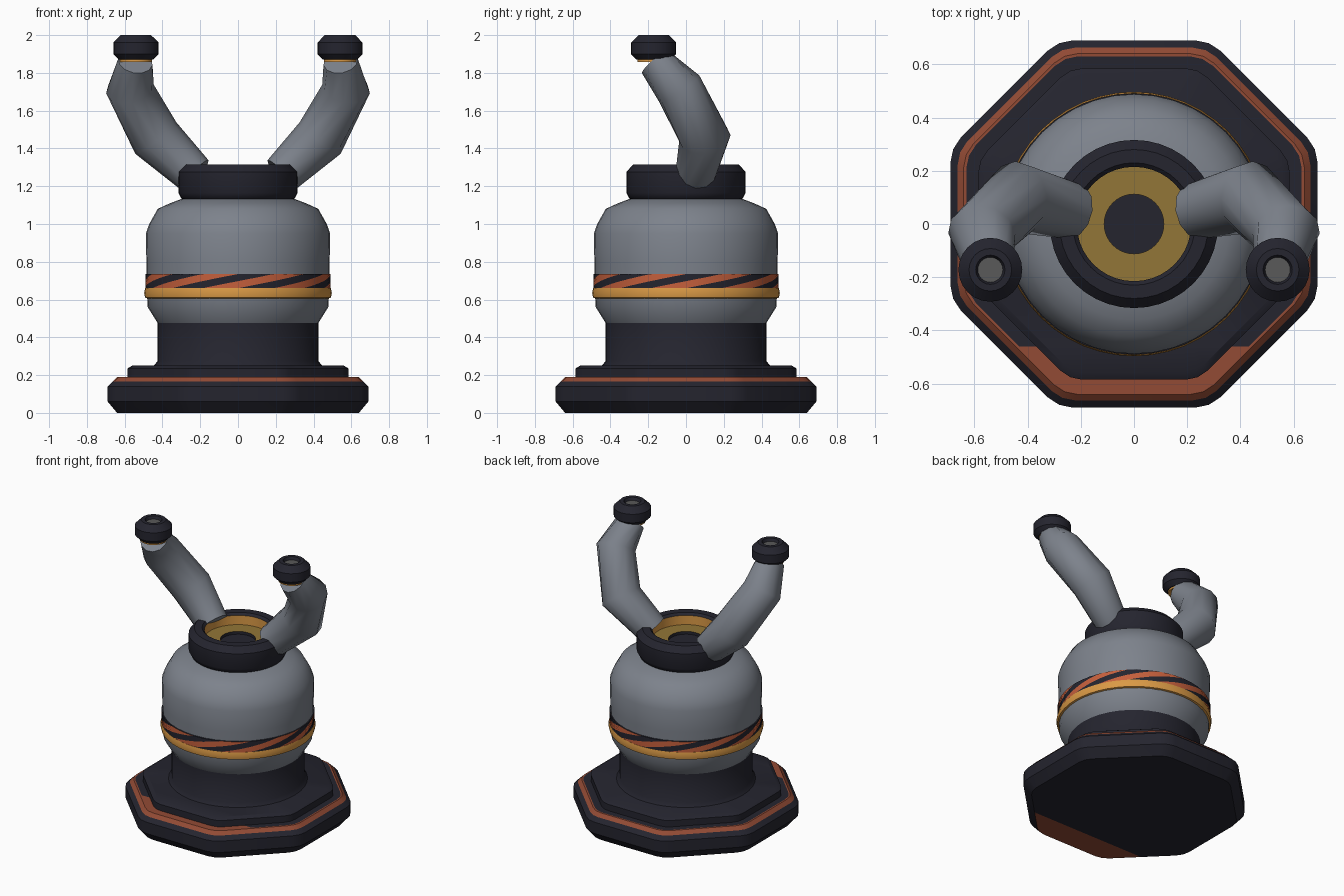
import bpy, bmesh, math
from mathutils import Vector

if "Cube" in bpy.data.objects:
    bpy.data.objects.remove(bpy.data.objects["Cube"])


def material(name, col):
    m = bpy.data.materials.new(name)
    m.diffuse_color = (*col, 1)
    m.use_nodes = True
    m.node_tree.nodes["Principled BSDF"].inputs["Base Color"].default_value = m.diffuse_color
    return m


DARK = material("dark_navy", (0.018, 0.018, 0.028))
GREY = material("steel_grey", (0.205, 0.225, 0.262))
YELLOW = material("amber", (0.70, 0.32, 0.06))
ORANGE = material("orange", (0.56, 0.115, 0.045))
RUST = material("rust", (0.29, 0.070, 0.035))
GOLD = material("dull_gold", (0.29, 0.18, 0.038))
MID = material("mid_grey", (0.10, 0.10, 0.10))


def finish(bm, name, mats, angle):
    bmesh.ops.remove_doubles(bm, verts=bm.verts, dist=1e-5)
    bmesh.ops.recalc_face_normals(bm, faces=bm.faces)
    me = bpy.data.meshes.new(name)
    bm.to_mesh(me)
    bm.free()
    for m in mats:
        me.materials.append(m)
    ob = bpy.data.objects.new(name, me)
    bpy.context.collection.objects.link(ob)
    bpy.ops.object.select_all(action='DESELECT')
    ob.select_set(True)
    bpy.context.view_layer.objects.active = ob
    bpy.ops.object.shade_smooth_by_angle(angle=math.radians(angle))
    return ob


def loft(rings, pick=lambda band, i: 0, cap=False):
    """Join rings of points with quads; pick gives the material index."""
    bm = bmesh.new()
    vs = [[bm.verts.new(p) for p in r] for r in rings]
    n = len(vs[0])
    for b in range(len(vs) - 1):
        for i in range(n):
            j = (i + 1) % n
            f = bm.faces.new((vs[b][i], vs[b][j], vs[b + 1][j], vs[b + 1][i]))
            f.material_index = pick(b, i)
    if cap:
        bm.faces.new(vs[0][::-1])
        bm.faces.new(vs[-1])
    return bm


def circle(n):
    return [(math.cos(2 * math.pi * i / n), math.sin(2 * math.pi * i / n)) for i in range(n)]


def octagon():
    """Unit-inradius octagon with softened corners."""
    pts = []
    for k in range(8):
        for d, r in ((-4, 1.0545), (0, 1.066), (4, 1.0545)):
            a = math.radians(45 * k + 22.5 + d)
            pts.append((r * math.cos(a), r * math.sin(a)))
    return pts


def rings_of(profile, outline, cx=0, cy=0):
    return [[(cx + r * x, cy + r * y, z) for x, y in outline] for r, z in profile]


def turned(name, profile, mats, bands=None, n=40, cx=0, cy=0, angle=40):
    pick = (lambda b, i: bands[b]) if bands else (lambda b, i: 0)
    return finish(loft(rings_of(profile, circle(n), cx, cy), pick), name, mats, angle)


# Octagonal base with rust trim, wider on the front
profile = [(0, 0), (0.64, 0), (0.69, 0.06), (0.69, 0.14), (0.663, 0.167), (0.64, 0.19),
           (0.63, 0.19), (0.585, 0.19), (0.585, 0.235), (0.56, 0.25), (0, 0.25)]
bm = loft(rings_of(profile, octagon()), lambda b, i: 1 if b in (4, 5) else 0)
bmesh.ops.remove_doubles(bm, verts=bm.verts, dist=1e-5)
bmesh.ops.bisect_plane(bm, geom=bm.verts[:] + bm.edges[:] + bm.faces[:],
                       plane_co=(0, -0.46, 0), plane_no=(0, 1, 0))
bm.normal_update()
for f in bm.faces:
    c = f.calc_center_median()
    if c.y < -0.46 and c.z < 0.195 and abs(f.normal.z) > 0.9:
        f.material_index = 1
finish(bm, "base", [DARK, RUST], 30)

# Neck between base and body
turned("neck", [(0.45, 0.245), (0.425, 0.275), (0.425, 0.49), (0, 0.49)], [DARK])

# Rounded body
turned("body", [(0, 0.475), (0.425, 0.475), (0.478, 0.56), (0.483, 0.65), (0.485, 0.80), (0.488, 0.95),
                (0.47, 1.0), (0.425, 1.08), (0.36, 1.11), (0.28, 1.14), (0, 1.14)], [GREY], angle=50)

# Amber ring below the striped ring
turned("amber_ring", [(0.475, 0.605), (0.492, 0.61), (0.497, 0.635), (0.492, 0.66), (0.475, 0.662)],
       [YELLOW], n=48)

# Slanted hazard stripes: each row is turned one column further
rows, cols = 6, 48
bm = loft([[(0.491 * math.cos(a), 0.491 * math.sin(a), 0.66 + 0.075 * k / rows)
            for a in (2 * math.pi * (i + k) / cols for i in range(cols))]
           for k in range(rows + 1)], lambda b, i: (i // 3) % 2)
finish(bm, "stripe_ring", [DARK, ORANGE], 40)
turned("stripe_ring_rim", [(0.491, 0.735), (0.475, 0.738)], [DARK], n=48)

# Collar with recessed amber socket
turned("collar", [(0.28, 1.125), (0.30, 1.135), (0.316, 1.165), (0.316, 1.275), (0.28, 1.315),
                  (0.23, 1.315), (0.215, 1.30), (0.215, 1.235), (0.112, 1.235), (0.112, 1.215),
                  (0, 1.215)],
       [DARK, YELLOW, GOLD], [0, 0, 0, 0, 0, 0, 1, 2, 0, 0])

# Bent arms with knobs on the ends, mirrored left and right
path = [((0.23, 0.05, 1.26), 0.107), ((0.435, 0.10, 1.455), 0.137),
        ((0.572, -0.035, 1.715), 0.128), ((0.543, -0.165, 1.86), 0.092)]
for side, s in (("left", -1), ("right", 1)):
    pts = [Vector((s * p[0], p[1], p[2])) for p, r in path]
    rings = []
    for k, p in enumerate(pts):
        t = Vector()
        if k > 0:
            t += (p - pts[k - 1]).normalized()
        if k < len(pts) - 1:
            t += (pts[k + 1] - p).normalized()
        t.normalize()
        u = t.cross(Vector((0, 1, 0))).normalized()
        v = t.cross(u)
        rings.append([p + path[k][1] * (x * u + y * v) for x, y in circle(12)])
    finish(loft(rings, cap=True), side + "_arm", [GREY], 50)

    cx, cy = s * 0.54, -0.172
    turned(side + "_knob_ring", [(0, 1.858), (0.085, 1.858), (0.085, 1.88)], [YELLOW],
           n=24, cx=cx, cy=cy)
    turned(side + "_knob", [(0, 1.87), (0.09, 1.87), (0.12, 1.90), (0.12, 1.96), (0.08, 2.0),
                            (0.055, 2.0), (0.047, 1.98), (0, 1.98)],
           [DARK, MID], [0, 0, 0, 0, 0, 0, 1], n=24, cx=cx, cy=cy)
